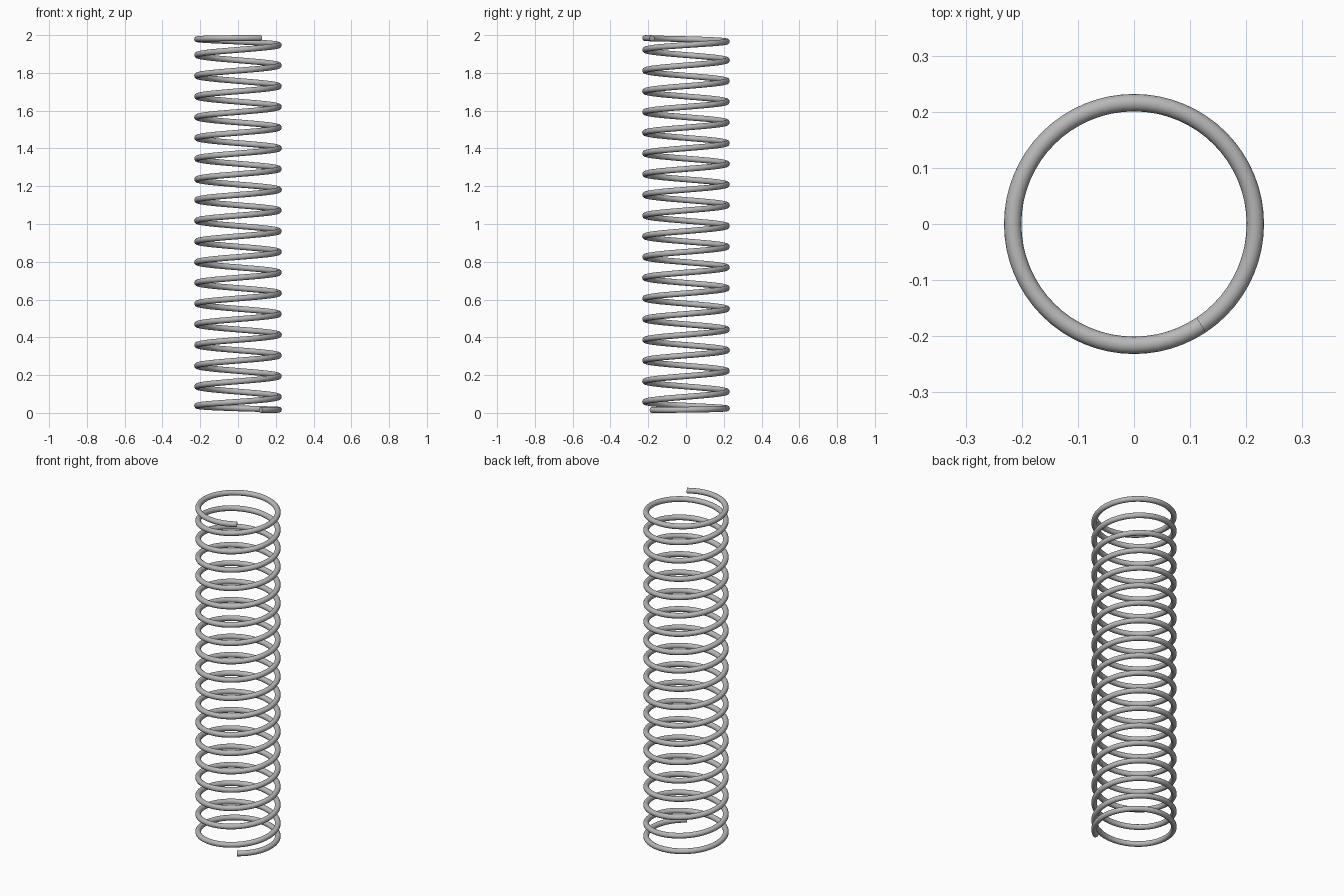
import bpy
import math

cube = bpy.data.objects.get("Cube")
if cube:
    bpy.data.objects.remove(cube, do_unlink=True)

WIRE = 0.0155      # wire radius
COIL = 0.2162      # radius of the wire's centre line
TURNS = 19
STEPS = 64         # points per turn
START = math.atan2(-0.18, 0.12)
HEIGHT = 2.0
# Turns over which each end flattens, solved so that the total height fits
EASE = 1.045
PITCH = (HEIGHT - 2 * WIRE) / (TURNS - EASE)


def rise(t):
    """Height of the wire centre after t turns, flattening at both ends."""
    if t > TURNS / 2:
        return HEIGHT - rise(TURNS - t)
    if t < EASE:
        return WIRE + PITCH * t * t / (2 * EASE)
    return WIRE + PITCH * (t - EASE / 2)


# Steel colour
steel = bpy.data.materials.new("grey_steel")
steel.use_nodes = True
colour = (0.48, 0.48, 0.48, 1)
steel.diffuse_color = colour
steel.node_tree.nodes["Principled BSDF"].inputs["Base Color"].default_value = colour

# Helical centre line with a round wire section
curve = bpy.data.curves.new("coil_spring", "CURVE")
curve.dimensions = "3D"
curve.twist_mode = "Z_UP"
curve.bevel_depth = WIRE
curve.bevel_resolution = 6
curve.use_fill_caps = True
spline = curve.splines.new("POLY")
count = TURNS * STEPS + 1
spline.points.add(count - 1)
for i, point in enumerate(spline.points):
    t = i / STEPS
    angle = START + math.tau * t
    point.co = (COIL * math.cos(angle), COIL * math.sin(angle), rise(t), 1)
curve.materials.append(steel)

spring = bpy.data.objects.new("coil_spring", curve)
bpy.context.collection.objects.link(spring)

# Mesh with smooth wire and crisp cut ends
bpy.ops.object.select_all(action="DESELECT")
spring.select_set(True)
bpy.context.view_layer.objects.active = spring
bpy.ops.object.convert(target="MESH")
bpy.ops.object.shade_smooth_by_angle(angle=math.radians(40))
